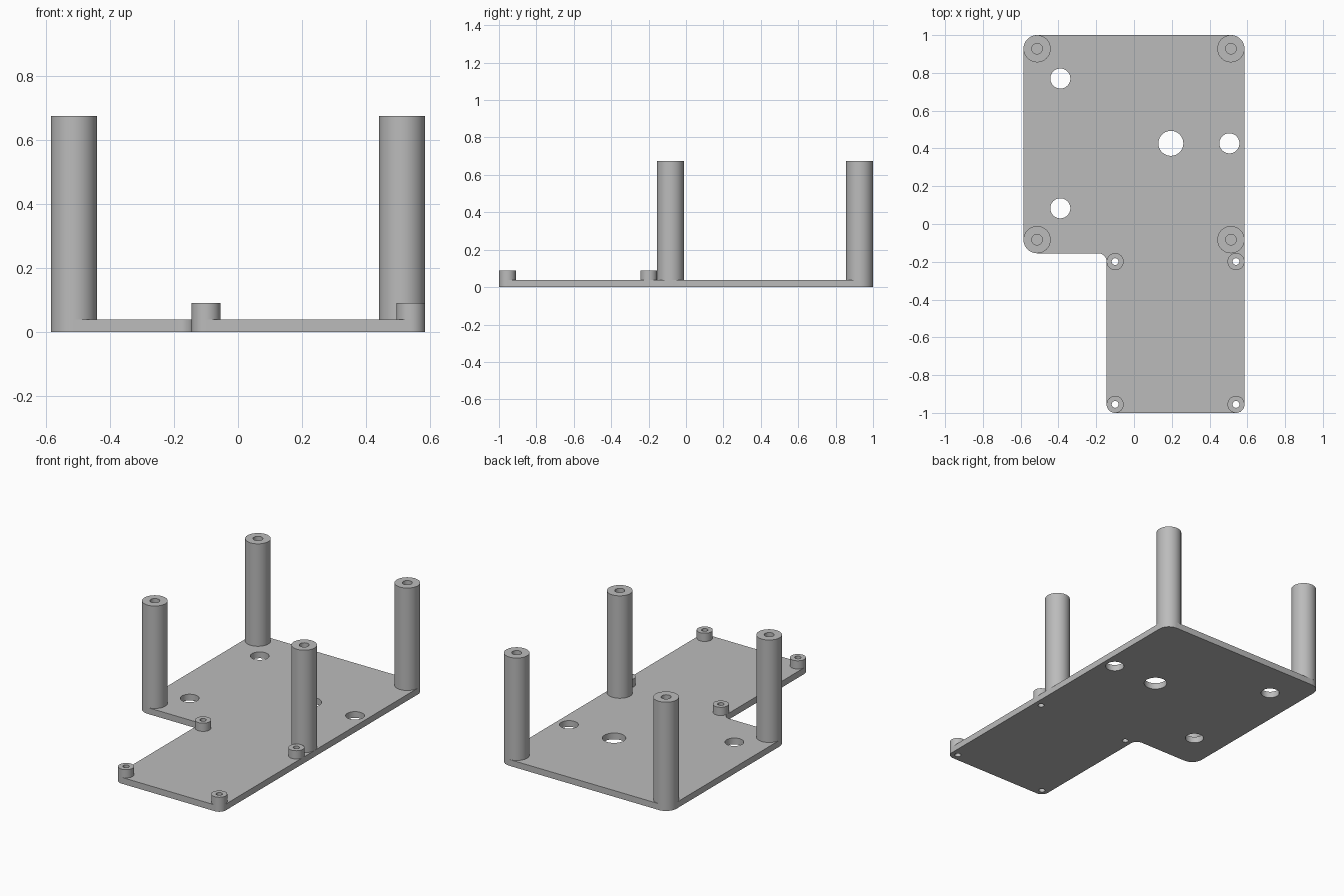
import bpy, bmesh, math
from mathutils import Vector

if "Cube" in bpy.data.objects:
    bpy.data.objects.remove(bpy.data.objects["Cube"], do_unlink=True)

PLATE = 0.039     # plate thickness
SEGMENTS = 64

grey = bpy.data.materials.new("plain grey")
grey.use_nodes = True
grey.diffuse_color = (0.5, 0.5, 0.5, 1)
grey.node_tree.nodes["Principled BSDF"].inputs["Base Color"].default_value = (0.5, 0.5, 0.5, 1)


def finish(name, bm):
    bmesh.ops.recalc_face_normals(bm, faces=bm.faces)
    mesh = bpy.data.meshes.new(name)
    bm.to_mesh(mesh)
    bm.free()
    mesh.materials.append(grey)
    obj = bpy.data.objects.new(name, mesh)
    bpy.context.collection.objects.link(obj)
    return obj


def smooth(obj):
    bpy.ops.object.select_all(action="DESELECT")
    obj.select_set(True)
    bpy.context.view_layer.objects.active = obj
    bpy.ops.object.shade_smooth_by_angle(angle=math.radians(30))


def rounded(corners, steps=12):
    """Round every right-angled corner (x, y, radius) of an outline."""
    points = []
    for i, (x, y, r) in enumerate(corners):
        p = Vector((x, y, 0))
        u = (Vector((*corners[i - 1][:2], 0)) - p).normalized()
        v = (Vector((*corners[(i + 1) % len(corners)][:2], 0)) - p).normalized()
        centre = p + r * (u + v)
        for s in range(steps + 1):
            a = math.pi / 2 * s / steps
            points.append(centre - r * (v * math.cos(a) + u * math.sin(a)))
    return points


def tube(name, x, y, outer, inner, height):
    """Hollow post standing on the plate."""
    bm = bmesh.new()
    rings = []
    for r, z in ((outer, PLATE), (outer, height), (inner, height), (inner, PLATE)):
        rings.append([bm.verts.new((x + r * math.cos(math.tau * i / SEGMENTS),
                                    y + r * math.sin(math.tau * i / SEGMENTS), z))
                      for i in range(SEGMENTS)])
    for k in range(4):
        a, b = rings[k], rings[(k + 1) % 4]
        for i in range(SEGMENTS):
            j = (i + 1) % SEGMENTS
            bm.faces.new((a[i], a[j], b[j], b[i]))
    smooth(finish(name, bm))


# Stepped base plate with rounded corners
W, NECK, STEP = 0.585, -0.145, -0.155
BIG, SMALL = 0.072, 0.045
bm = bmesh.new()
outline = rounded([(-W, 1, BIG), (-W, STEP, BIG), (NECK, STEP, SMALL),
                   (NECK, -1, SMALL), (W, -1, SMALL), (W, 1, BIG)])
face = bm.faces.new([bm.verts.new(p) for p in outline])
top = bmesh.ops.extrude_face_region(bm, geom=[face])["geom"]
bmesh.ops.translate(bm, vec=(0, 0, PLATE),
                    verts=[g for g in top if isinstance(g, bmesh.types.BMVert)])
plate = finish("base_plate", bm)

# Post positions
tall = [(sx * 0.513, y) for sx in (-1, 1) for y in (-0.083, 0.928)]
short = [(x, y) for x in (-0.1, 0.54) for y in (-0.955, -0.199)]

# Holes through the plate
holes = [(-0.39, 0.77, 0.053), (-0.39, 0.083, 0.053),
         (0.505, 0.427, 0.053), (0.195, 0.427, 0.066)]
holes += [(x, y, 0.018) for x, y in short]
bm = bmesh.new()
for x, y, r in holes:
    made = bmesh.ops.create_cone(bm, cap_ends=True, segments=SEGMENTS,
                                 radius1=r, radius2=r, depth=0.3)
    bmesh.ops.translate(bm, verts=made["verts"], vec=(x, y, 0))
cutter = finish("hole_cutter", bm)
cut = plate.modifiers.new("holes", "BOOLEAN")
cut.operation, cut.solver, cut.object = "DIFFERENCE", "EXACT", cutter
bpy.context.view_layer.objects.active = plate
bpy.ops.object.modifier_apply(modifier=cut.name)
bpy.data.objects.remove(cutter, do_unlink=True)
smooth(plate)

# Tall corner posts and short standoffs
for i, (x, y) in enumerate(tall):
    tube(f"tall_post_{i + 1}", x, y, BIG, 0.028, 0.675)
for i, (x, y) in enumerate(short):
    tube(f"short_standoff_{i + 1}", x, y, SMALL, 0.018, 0.09)
